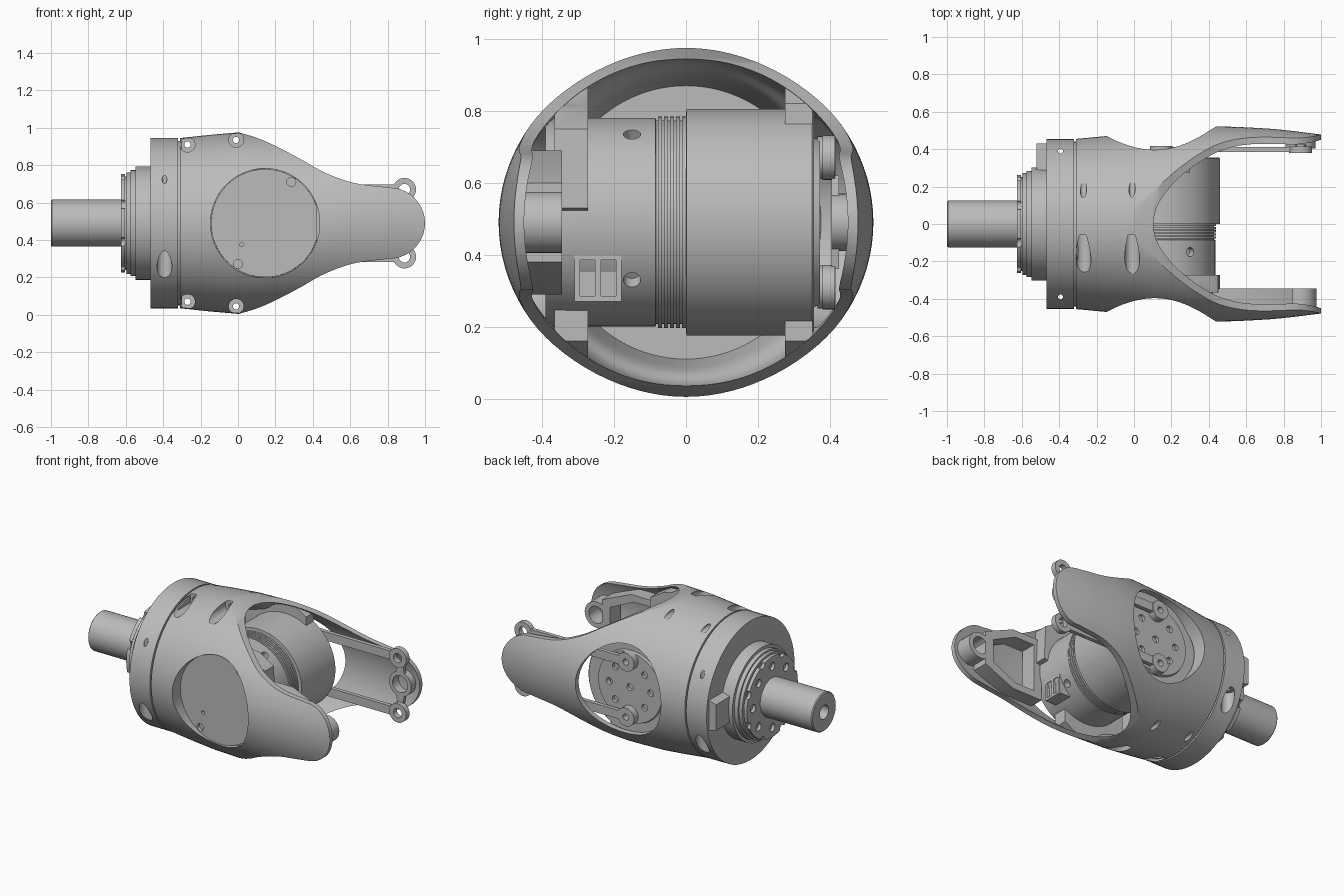
import bpy, bmesh, math
from mathutils import Vector, Matrix

if "Cube" in bpy.data.objects:
    bpy.data.objects.remove(bpy.data.objects["Cube"])

grey = bpy.data.materials.new("machined_grey")
grey.use_nodes = True
GREY = (0.5, 0.5, 0.5, 1)
grey.diffuse_color = GREY
grey.node_tree.nodes["Principled BSDF"].inputs["Base Color"].default_value = GREY

CZ = 0.49          # height of the main axis
MX = 0.145         # x of the cross-mounted motor
TIPX = 0.89        # x of the eyes at the fork tips


def finish(name, bm):
    bmesh.ops.recalc_face_normals(bm, faces=bm.faces)
    me = bpy.data.meshes.new(name)
    bm.to_mesh(me)
    bm.free()
    ob = bpy.data.objects.new(name, me)
    bpy.context.collection.objects.link(ob)
    me.materials.append(grey)
    return ob


def loft(name, rings, axis="x", origin=(0, 0, CZ), closed=False, n=64):
    """Elliptical rings (t, a, b) or round rings (t, r) along an axis."""
    bm = bmesh.new()
    o = Vector(origin)
    loops = []
    for ring in rings:
        t, a, b = ring[0], ring[1], ring[-1]
        loop = []
        for i in range(n):
            ang = math.tau * i / n
            u, v = a * math.cos(ang), b * math.sin(ang)
            p = Vector((t, u, v)) if axis == "x" else Vector((u, t, v))
            loop.append(bm.verts.new(o + p))
        loops.append(loop)
    pairs = list(zip(loops, loops[1:]))
    if closed:
        pairs.append((loops[-1], loops[0]))
    else:
        bm.faces.new(loops[0])
        bm.faces.new(loops[-1])
    for p, q in pairs:
        for i in range(n):
            j = (i + 1) % n
            bm.faces.new((p[i], p[j], q[j], q[i]))
    return finish(name, bm)


def tube(name, x, z, y0, y1, r, hole, n=32):
    rings = [(y0, hole), (y0, r), (y1, r), (y1, hole)]
    return loft(name, rings, "y", (x, 0, z), True, n)


def prism(name, pts, y0, y1):
    """Side profile (x, z offset from the axis) extruded along y."""
    bm = bmesh.new()
    f = bm.faces.new([bm.verts.new((x, y0, CZ + z)) for x, z in pts])
    new = bmesh.ops.extrude_face_region(bm, geom=[f])["geom"]
    verts = [g for g in new if isinstance(g, bmesh.types.BMVert)]
    bmesh.ops.translate(bm, verts=verts, vec=(0, y1 - y0, 0))
    return finish(name, bm)


def mirrored(pts):
    return pts + [(x, -z) for x, z in reversed(pts) if z]


def bore(start, end, r, n=24):
    """Round cutter between two points."""
    a, b = Vector(start), Vector(end)
    d = b - a
    bm = bmesh.new()
    mat = Matrix.Translation((a + b) / 2) @ d.to_track_quat("Z", "Y").to_matrix().to_4x4()
    bmesh.ops.create_cone(bm, cap_ends=True, segments=n, radius1=r, radius2=r,
                          depth=d.length, matrix=mat)
    return finish("cutter", bm)


def cut(ob, tool, op="DIFFERENCE"):
    mod = ob.modifiers.new("cut", "BOOLEAN")
    mod.object, mod.operation, mod.solver = tool, op, "EXACT"
    bpy.context.view_layer.objects.active = ob
    bpy.ops.object.modifier_apply(modifier=mod.name)
    bpy.data.objects.remove(tool)


def smooth(pts, steps=5):
    """Catmull-Rom curve through a few points."""
    p = [Vector(q) for q in pts]
    p = [2 * p[0] - p[1]] + p + [2 * p[-1] - p[-2]]
    out = []
    for a, b, c, d in zip(p, p[1:], p[2:], p[3:]):
        for s in range(steps):
            t = s / steps
            out.append(0.5 * (2 * b + (c - a) * t + (2 * a - 5 * b + 4 * c - d) * t ** 2
                              + (3 * b - a - 3 * c + d) * t ** 3))
    return [tuple(v) for v in out + [p[-2]]]


# Forked shell: flared tube with a solid rear end
outer = [(-0.31, 0.455, 0.455), (-0.15, 0.47, 0.472)]
outer += smooth([(0, 0.483, 0.485), (0.24, 0.508, 0.485), (0.45, 0.521, 0.485),
                 (0.7, 0.511, 0.485), (0.85, 0.497, 0.485), (1.05, 0.472, 0.485)])
inner = smooth([(1.05, 0.445, 0.455), (0.75, 0.475, 0.455), (0.5, 0.487, 0.455),
                (0.2, 0.475, 0.458), (0.08, 0.45, 0.45), (0, 0.41, 0.41),
                (-0.17, 0.37, 0.38)])
shell = loft("forked_shell", outer + inner, n=96)

# Trim the shell into two tapering arms with round tips
edge = [(-0.6, 0.7), (0.005, 0.7)]
edge += smooth([(0.005, 0.485), (0.1, 0.456), (0.2, 0.413), (0.33, 0.345), (0.465, 0.27),
                (0.62, 0.215), (0.81, 0.19)])
edge += [(0.81 + 0.19 * math.sin(a), 0.19 * math.cos(a))
         for a in [math.pi / 2 * i / 10 for i in range(1, 10)]]
cut(shell, prism("cutter", mirrored(edge + [(1.0, 0)]), -0.8, 0.8), "INTERSECT")

# Round motor windows on both sides
cut(shell, bore((MX, -0.7, CZ), (MX, -0.2, CZ), 0.292, 72))
cut(shell, bore((MX, 0.2, CZ), (MX, 0.7, CZ), 0.292, 72))

# Counterbored clamp screws through the shell
for side in (1, -1):
    for x, off in ((-0.27, 0.42), (-0.01, 0.445)):
        z = CZ + side * off
        cut(shell, bore((x, -0.6, z), (x, -0.06, z), 0.04))
        cut(shell, bore((x, -0.1, z), (x, 0.6, z), 0.017, 16))

# Motor seats filling the shell beside the motor
upper_seat = [(-0.14, 0), (-0.14, 0.6), (0.005, 0.46), (0.1, 0.43), (0.2, 0.39), (0.3, 0.33)]
front_lip = [(0.35, 0.32), (0.45, 0.26), (0.46, 0.04), (0.3, 0)]
for name, pts, y0, y1 in (
        ("back_motor_seat", mirrored(upper_seat), 0.275, 0.352),
        ("front_upper_seat", upper_seat + front_lip, -0.365, -0.272),
        ("front_lower_seat", [(x, -z) for x, z in upper_seat + [(0.3, 0)]], -0.365, -0.272)):
    seat = prism(name, pts, y0, y1)
    cut(seat, loft("cutter", [(-0.15, 0.455, 0.455), (0.05, 0.475, 0.465),
                              (0.5, 0.495, 0.465)], n=96), "INTERSECT")

# Rear ring with stepped flange
ring = loft("rear_ring", [(-0.625, 0.263), (-0.603, 0.263), (-0.603, 0.25), (-0.597, 0.25),
                          (-0.597, 0.272), (-0.575, 0.272), (-0.575, 0.283), (-0.548, 0.283),
                          (-0.548, 0.303), (-0.467, 0.303), (-0.467, 0.455), (-0.32, 0.455),
                          (-0.32, 0.44), (-0.3, 0.44)], n=96)
for y in (-0.39, 0.39):
    cut(ring, bore((-0.393, y, 0), (-0.393, y, 0.34), 0.04))
    cut(ring, bore((-0.393, y, 0.3), (-0.393, y, 1), 0.013, 16))

# Bolt circle and edge notches in the flange
for i in range(8):
    for r, size, turn in ((0.2, 0.026, 0), (0.268, 0.026, 0.5)):
        a = math.tau * (i + turn) / 8
        y, z = r * math.cos(a), CZ + r * math.sin(a)
        cut(ring, bore((-0.7, y, z), (-0.605, y, z), size, 16))

# Output shaft with a centre bore
loft("shaft", [(-0.64, 0.045), (-1, 0.045), (-1, 0.12), (-0.994, 0.126), (-0.6, 0.126),
               (-0.6, 0.045)], closed=True, n=48)

# Cable block on the back of the ring
prism("cable_block", mirrored([(-0.52, 0.085), (-0.46, 0.1)]), 0.27, 0.43)

# Cross-mounted motor with ribbed middle and back disc
profile = [(-0.39, 0.289), (-0.27, 0.29), (-0.085, 0.29)]
for i in range(5):
    y = -0.083 + i * 0.0166
    profile += [(y, 0.283), (y + 0.005, 0.283), (y + 0.005, 0.294), (y + 0.0166, 0.294)]
profile += [(0.001, 0.315), (0.35, 0.315), (0.356, 0.309), (0.356, 0.235), (0.372, 0.23)]
motor = loft("motor", profile, "y", (MX, 0, CZ), n=96)

# Motor screw holes: drum, front cover and back disc
for off in (0.245, -0.16):
    d = Vector((math.sqrt(0.29 ** 2 - off ** 2), 0, off))
    c = Vector((MX, -0.15, CZ))
    cut(motor, bore(c + d * 0.85, c + d * 1.2, 0.024, 20))
for x, z, r in ((0.285, 0.71, 0.024), (0.0, 0.272, 0.024), (0.02, 0.375, 0.011)):
    cut(motor, bore((x, -0.45, z), (x, -0.36, z), r, 20))
for i in range(8):
    a = math.tau * i / 8
    x, z = MX + 0.15 * math.cos(a), CZ + 0.15 * math.sin(a)
    cut(motor, bore((x, 0.34, z), (x, 0.42, z), 0.022, 16))
cut(motor, bore((MX, 0.34, CZ), (MX, 0.42, CZ), 0.022, 16))

# Plug socket on the drum
plug = prism("plug_socket", [(0.34, -0.22), (0.42, -0.22), (0.42, -0.09), (0.34, -0.09)],
             -0.31, -0.18)
for y in (-0.295, -0.237):
    cut(plug, prism("cutter", [(0.4, -0.205), (0.5, -0.205), (0.5, -0.105), (0.4, -0.105)],
                    y, y + 0.042))

# Front arm: stiffening frame and tip boss
frame = prism("front_arm_frame", mirrored([(0.42, 0.2), (0.64, 0.2), (0.85, 0.11)]),
              -0.45, -0.345)
cut(frame, prism("cutter", mirrored([(0.48, 0.155), (0.62, 0.155), (0.79, 0.075)]), -0.5, -0.3))
tube("front_arm_boss", TIPX, CZ, -0.465, -0.345, 0.085, 0.055)

# Back arm: tip eye, cross lever and the two link rods
tube("back_arm_eye", TIPX, CZ, 0.405, 0.47, 0.08, 0.055)
for side, label in ((1, "upper"), (-1, "lower")):
    z = side * 0.18
    prism(label + "_lever", [(TIPX - 0.03, side * 0.07), (TIPX + 0.03, side * 0.07),
                             (TIPX + 0.02, z - side * 0.05), (TIPX - 0.02, z - side * 0.05)],
          0.405, 0.425)
    prism(label + "_link", [(MX + 0.045, z - 0.028), (TIPX - 0.045, z - 0.028),
                            (TIPX - 0.045, z + 0.028), (MX + 0.045, z + 0.028)], 0.386, 0.412)
    tube(label + "_link_inner_eye", MX, CZ + z, 0.365, 0.416, 0.06, 0.02)
    tube(label + "_link_outer_eye", TIPX, CZ + z, 0.379, 0.414, 0.062, 0.03)

# Smooth round surfaces, keep edges crisp
for ob in bpy.context.scene.objects:
    ob.select_set(ob.type == "MESH")
bpy.context.view_layer.objects.active = shell
bpy.ops.object.shade_smooth_by_angle(angle=math.radians(30))
